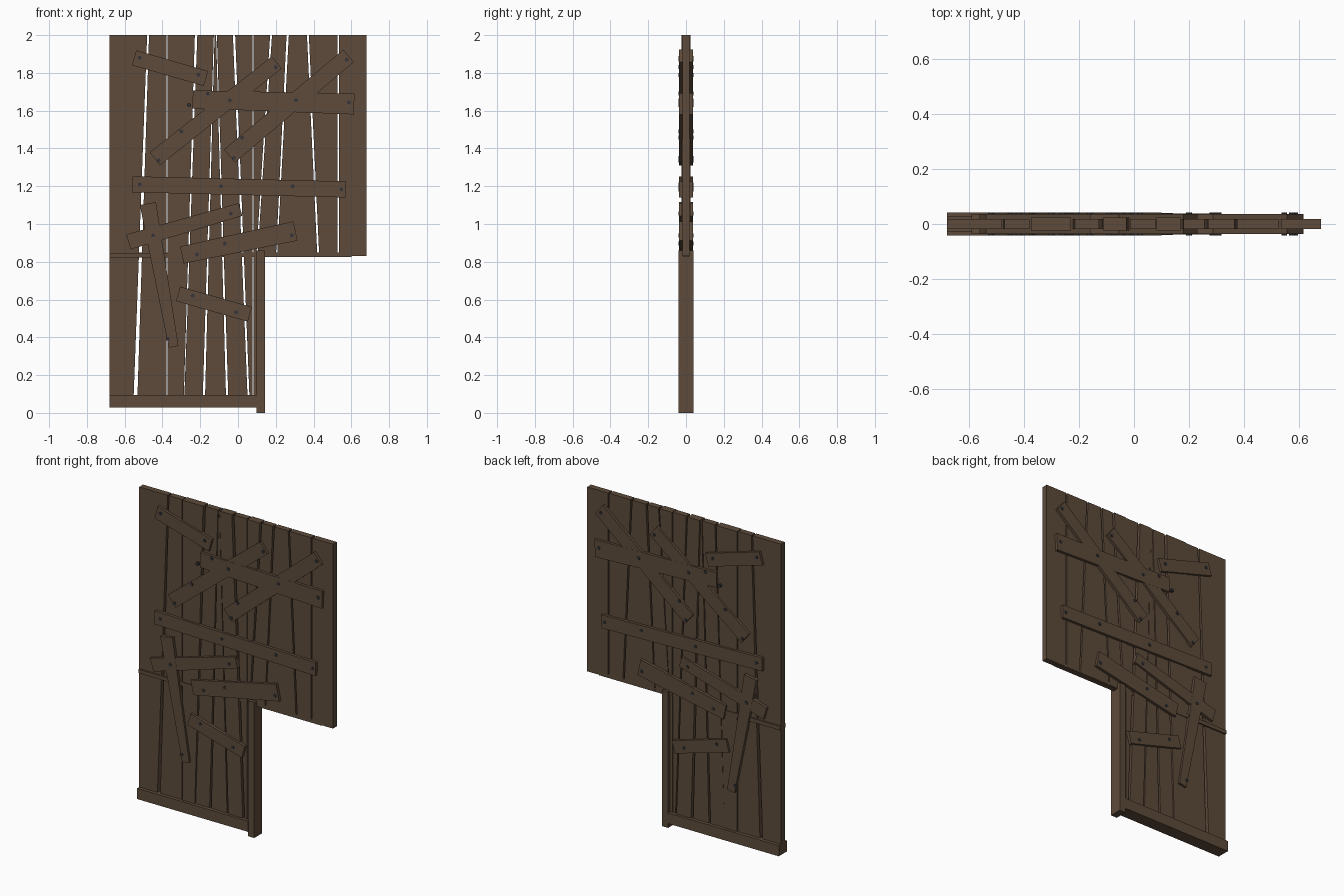
import bpy, bmesh, math
from mathutils import Vector, Matrix


def material(name, rgb):
    m = bpy.data.materials.new(name)
    m.diffuse_color = (*rgb, 1)
    return m


WOOD = material("weathered_wood", (0.11, 0.07, 0.043))
IRON = material("dark_iron", (0.035, 0.035, 0.042))


def finish(bm, name, mat):
    bmesh.ops.recalc_face_normals(bm, faces=bm.faces)
    me = bpy.data.meshes.new(name)
    bm.to_mesh(me)
    bm.free()
    me.materials.append(mat)
    ob = bpy.data.objects.new(name, me)
    bpy.context.collection.objects.link(ob)
    return ob


def slab(name, outline, half):
    """Extrude an x/z outline through y from -half to +half."""
    bm = bmesh.new()
    front = bm.faces.new([bm.verts.new((x, -half, z)) for x, z in outline])
    ext = bmesh.ops.extrude_face_region(bm, geom=[front])["geom"]
    verts = [v for v in ext if isinstance(v, bmesh.types.BMVert)]
    bmesh.ops.translate(bm, verts=verts, vec=(0, 2 * half, 0))
    return finish(bm, name, WOOD)


def block(name, x0, x1, z0, z1, half):
    return slab(name, [(x0, z0), (x1, z0), (x1, z1), (x0, z1)], half)


# upright planks: seams given as x at top, x at foot, foot height, gap at top, gap at foot
seams = [
    (-0.68, -0.68, 0.1, 0, 0),
    (-0.476, -0.542, 0.1, 0.010, 0.020),
    (-0.377, -0.377, 0.1, 0.005, 0.005),
    (-0.222, -0.285, 0.1, 0.013, 0.003),
    (-0.126, -0.180, 0.1, 0.004, 0.012),
    (-0.114, -0.058, 0.1, 0.004, 0.012),
    (-0.021, 0.055, 0.1, 0.012, 0.010),
    (0.08, 0.08, 0.1, 0.005, 0.005),
    (0.175, 0.10, 0.83, 0.010, 0.006),
    (0.263, 0.204, 0.83, 0.012, 0.006),
    (0.37, 0.425, 0.83, 0.010, 0.010),
    (0.53, 0.53, 0.83, 0.009, 0.009),
    (0.68, 0.68, 0.83, 0, 0),
]


def seam_at(s, z, side):
    t = (2 - z) / (2 - s[2])
    return s[0] + (s[1] - s[0]) * t + side * (s[3] + (s[4] - s[3]) * t) / 2


thick = {2, 5, 7}
for i, (a, b) in enumerate(zip(seams, seams[1:])):
    foot = 0.06 if i < 7 else 0.83
    slab(f"plank_{i + 1}", [
        (seam_at(a, foot, 1), foot), (seam_at(b, foot, -1), foot),
        (seam_at(b, 2, -1), 2), (seam_at(a, 2, 1), 2)],
        0.024 if i in thick else 0.019)

# frame members
block("lower_stile", 0.083, 0.102, 0.06, 0.84, 0.019)
block("bottom_beam", -0.68, 0.10, 0.028, 0.096, 0.041)
block("corner_post", 0.098, 0.142, 0.0, 0.86, 0.04)
block("middle_rail", -0.67, 0.60, 0.826, 0.849, 0.017)
block("left_rail", -0.68, -0.29, 0.822, 0.847, 0.028)

# nailed cross boards, going through both sides: x0, z0, x1, z1, start width, end width
boards = [
    (-0.55, 1.88, -0.17, 1.77, 0.082, 0.082),
    (-0.44, 1.345, 0.205, 1.855, 0.088, 0.082),
    (-0.045, 1.36, 0.585, 1.89, 0.09, 0.086),
    (-0.24, 1.66, 0.615, 1.635, 0.095, 0.11),
    (-0.56, 1.21, 0.57, 1.183, 0.085, 0.085),
    (-0.58, 0.905, 0.013, 1.077, 0.083, 0.07),
    (-0.297, 0.836, 0.304, 0.963, 0.092, 0.105),
    (-0.317, 0.63, 0.063, 0.522, 0.08, 0.08),
    (-0.477, 1.108, -0.341, 0.35, 0.087, 0.052),
]
for i, (x0, z0, x1, z1, w0, w1) in enumerate(boards):
    p, q = Vector((x0, z0)), Vector((x1, z1))
    d = (q - p).normalized()
    n = Vector((-d.y, d.x)) / 2
    slab(f"cross_board_{i + 1}", [p - n * w0, q - n * w1, q + n * w1, p + n * w0],
         0.0355 + 0.0003 * i)

# nail heads on both faces
nails = [
    (-0.52, 1.88), (-0.21, 1.79), (0.2, 1.83), (0.575, 1.87), (-0.26, 1.63),
    (-0.16, 1.69), (-0.043, 1.655), (0.307, 1.655), (0.587, 1.643), (-0.3, 1.49),
    (-0.42, 1.337), (0.022, 1.457), (-0.022, 1.35), (-0.52, 1.21), (-0.09, 1.2),
    (0.29, 1.2), (0.547, 1.183), (-0.45, 0.94), (-0.038, 1.055), (-0.217, 0.838),
    (-0.07, 0.897), (0.285, 0.94), (-0.24, 0.62), (-0.01, 0.533), (-0.37, 0.392),
]
bm = bmesh.new()
for x, z in nails:
    bmesh.ops.create_cone(
        bm, cap_ends=True, segments=8, radius1=0.0105, radius2=0.0105, depth=0.082,
        matrix=Matrix.Translation((x, 0, z)) @ Matrix.Rotation(math.pi / 2, 4, 'X'))
finish(bm, "nails", IRON)
